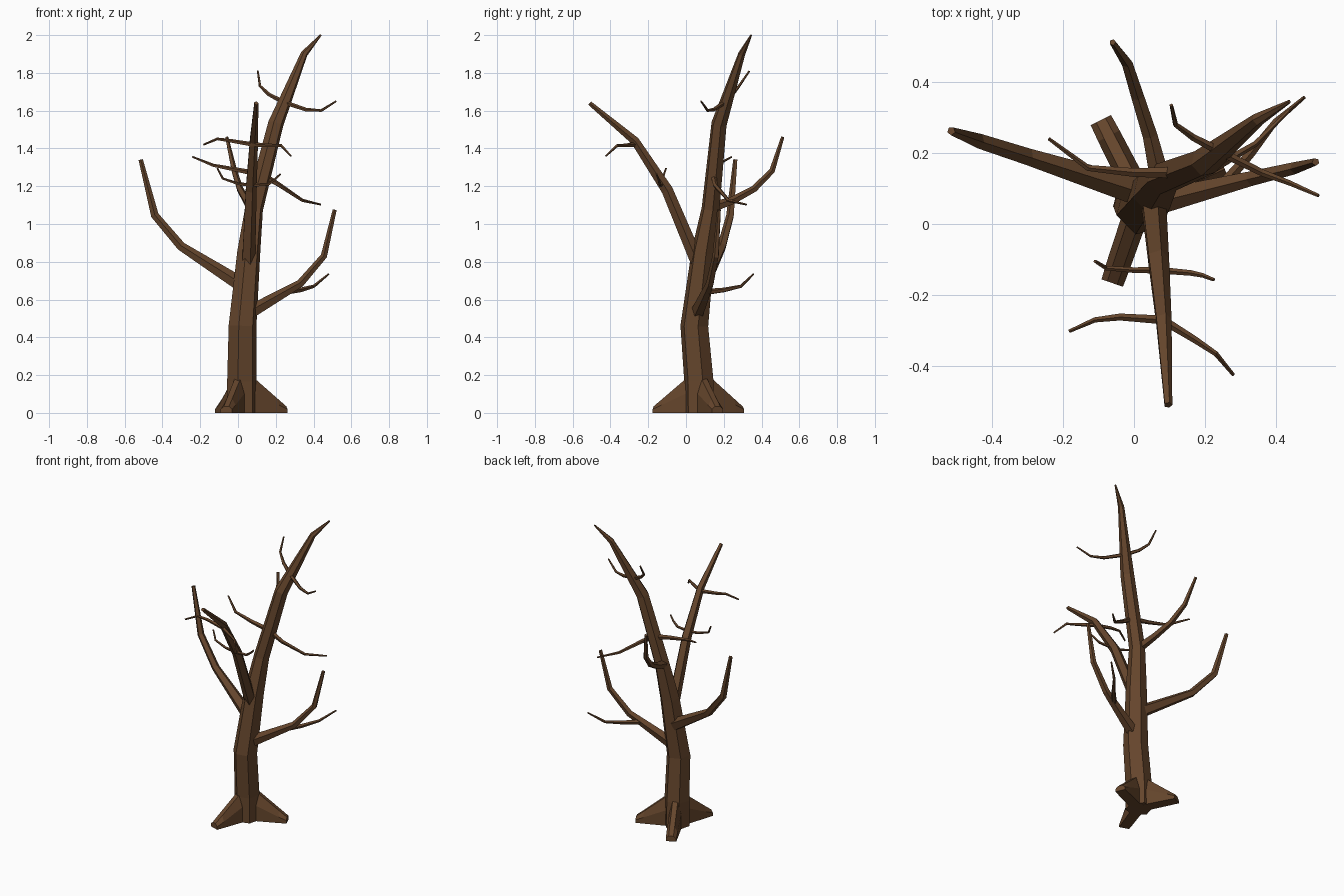
import bpy, bmesh, math
from mathutils import Vector

if "Cube" in bpy.data.objects:
    bpy.data.objects.remove(bpy.data.objects["Cube"])

bark = bpy.data.materials.new("bark")
bark.diffuse_color = (0.13, 0.06, 0.025, 1)
bark.use_nodes = True
bark.node_tree.nodes["Principled BSDF"].inputs["Base Color"].default_value = bark.diffuse_color


def finish(bm, name):
    bmesh.ops.recalc_face_normals(bm, faces=bm.faces)
    mesh = bpy.data.meshes.new(name)
    bm.to_mesh(mesh)
    bm.free()
    mesh.materials.append(bark)
    obj = bpy.data.objects.new(name, mesh)
    bpy.context.collection.objects.link(obj)
    return obj


def skin(bm, rings):
    """Bridge matching rings of points and cap both ends."""
    rings = [[bm.verts.new(p) for p in ring] for ring in rings]
    n = len(rings[0])
    for a, b in zip(rings, rings[1:]):
        for i in range(n):
            j = (i + 1) % n
            bm.faces.new((a[i], a[j], b[j], b[i]))
    bm.faces.new(rings[0])
    bm.faces.new(rings[-1])


def limb(name, path, radii, sides, turn=0.0):
    """Faceted tapering tube along a bent path."""
    pts = [Vector(p) for p in path]
    if len(radii) == 2:
        k = len(pts) - 1
        radii = [radii[0] + (radii[1] - radii[0]) * i / k for i in range(k + 1)]
    segs = [(b - a).normalized() for a, b in zip(pts, pts[1:])]
    dirs = [segs[0]] + [(a + b).normalized() for a, b in zip(segs, segs[1:])] + [segs[-1]]
    ref = Vector((1, 0, 0)) if abs(segs[0].z) > 0.8 else Vector((0, 0, 1))
    rings = []
    for p, d, r in zip(pts, dirs, radii):
        ref = (ref - d * ref.dot(d)).normalized()
        side = d.cross(ref)
        angles = [turn + math.tau * i / sides for i in range(sides)]
        rings.append([p + r * (ref * math.cos(a) + side * math.sin(a)) for a in angles])
    bm = bmesh.new()
    skin(bm, rings)
    return finish(bm, name)


# Trunk
limb("trunk",
     [(.02, .07, 0), (.02, .068, .17), (.024, .044, .46), (.057, .09, .85),
      (.085, .13, 1.08), (.2, .175, 1.53), (.35, .295, 1.9), (.438, .345, 2.0)],
     [.082, .08, .076, .063, .049, .042, .019, .005], 6, math.radians(15))

# Roots: tall at the trunk, low at the tip, flat on the ground
for n, deg in enumerate((23, 117, 251)):
    a = math.radians(deg)
    out = Vector((math.cos(a), math.sin(a), 0))
    side = Vector((-out.y, out.x, 0))
    rings = []
    for dist, w, h in ((0, .036, .19), (.07, .036, .18), (.20, .034, .075), (.25, .032, .035)):
        profile = ((-w, 0), (-w, h * .55), (-w * .45, h), (w * .45, h), (w, h * .55), (w, 0))
        c = Vector((.02, .07, 0)) + out * dist
        rings.append([c + side * u + Vector((0, 0, v)) for u, v in profile])
    bm = bmesh.new()
    skin(bm, rings)
    finish(bm, f"root_{n + 1}")

# Main branches
limb("left_branch",
     [(.03, .085, .67), (-.3, .19, .88), (-.44, .235, 1.045), (-.515, .262, 1.34)],
     [.042, .025, .022, .012], 5)
limb("right_branch",
     [(.06, .06, .53), (.33, .128, .685), (.455, .158, .83), (.512, .175, 1.075)],
     [.038, .022, .018, .011], 5)
limb("front_branch",
     [(.053, .06, .80), (.067, -.1, 1.18), (.082, -.27, 1.44), (.096, -.51, 1.64)],
     [.038, .032, .024, .012], 5)
limb("back_branch",
     [(.075, .12, 1.08), (.045, .25, 1.125), (.01, .36, 1.185), (-.02, .455, 1.28), (-.06, .512, 1.46)],
     [.03, .022, .019, .016, .009], 5)

# Twigs
twigs = {
    "right_branch_twig": [(.25, .11, .64), (.33, .2, .65), (.4, .29, .67), (.48, .357, .735)],
    "trunk_twig_right": [(.13, .145, 1.26), (.22, .155, 1.205), (.34, .225, 1.125), (.437, .32, 1.103)],
    "trunk_twig_left": [(.13, .145, 1.26), (0, .145, 1.285), (-.13, .158, 1.31), (-.24, .24, 1.355)],
    "top_twig_right": [(.24, .205, 1.645), (.36, .145, 1.605), (.44, .115, 1.6), (.52, .08, 1.65)],
    "top_twig_left": [(.25, .2, 1.64), (.165, .245, 1.685), (.117, .28, 1.73), (.105, .335, 1.81)],
    "front_upper_twig_right": [(.08, -.27, 1.42), (.17, -.325, 1.415), (.23, -.365, 1.415), (.28, -.425, 1.36)],
    "front_upper_twig_left": [(.08, -.27, 1.42), (-.04, -.262, 1.44), (-.11, -.27, 1.45), (-.182, -.302, 1.42)],
    "front_lower_twig_right": [(.07, -.13, 1.205), (.16, -.138, 1.21), (.195, -.145, 1.235), (.225, -.157, 1.265)],
    "front_lower_twig_left": [(.07, -.13, 1.205), (0, -.13, 1.213), (-.08, -.124, 1.24), (-.11, -.105, 1.295)],
}
for name, path in twigs.items():
    thick = .017 if name.startswith(("trunk", "right")) else .01 if "lower" in name else .013
    limb(name, path, [thick, .005], 5)
